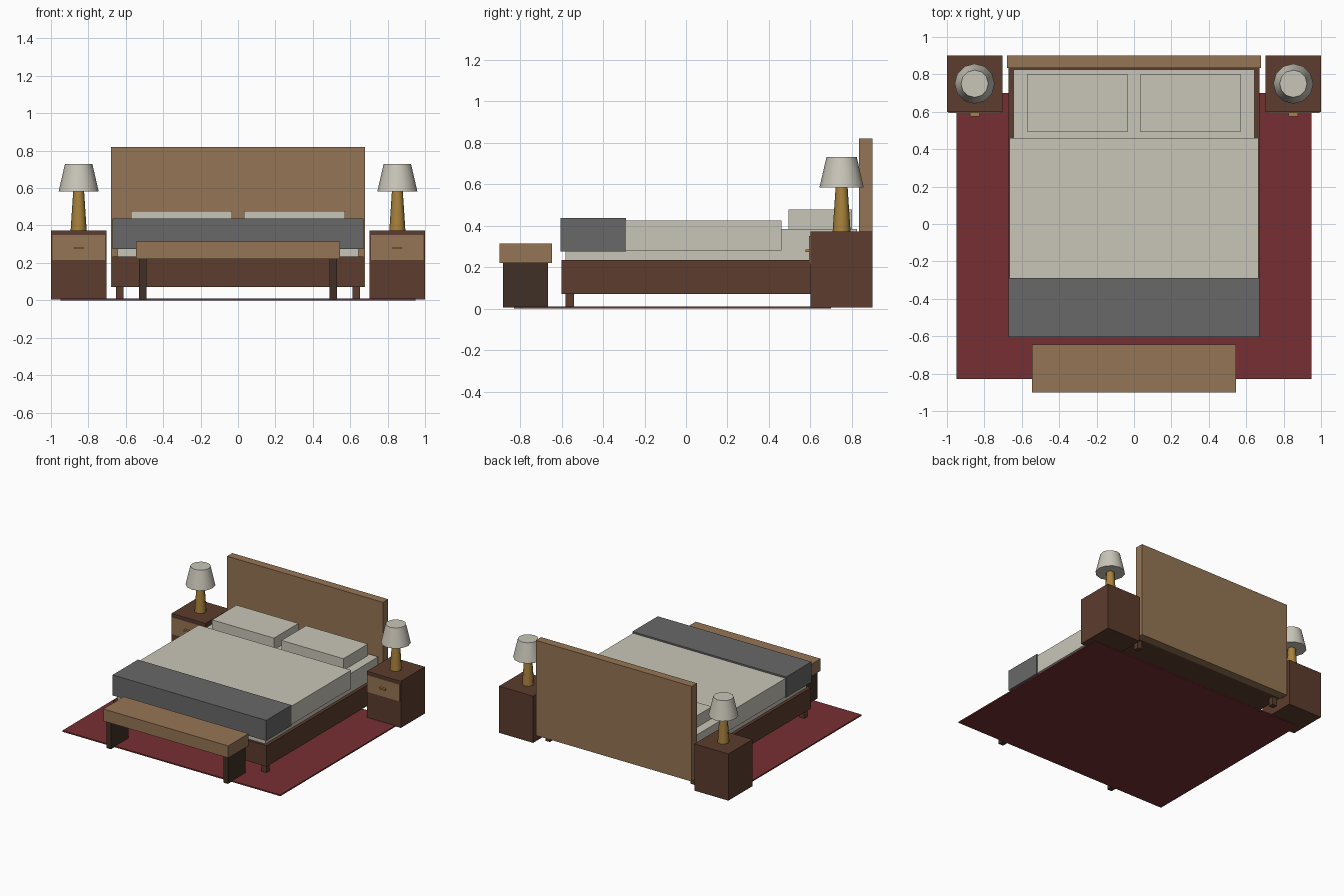
import bpy
import math

cube = bpy.data.objects.get("Cube")
if cube:
    bpy.data.objects.remove(cube, do_unlink=True)


def material(name, srgb):
    # Convert display values to linear
    rgb = [((c / 255 + 0.055) / 1.055) ** 2.4 for c in srgb]
    mat = bpy.data.materials.new(name)
    mat.use_nodes = True
    mat.diffuse_color = (*rgb, 1)
    mat.node_tree.nodes["Principled BSDF"].inputs["Base Color"].default_value = (*rgb, 1)
    return mat


oak = material("light wood", (149, 117, 85))
walnut = material("dark wood", (92, 60, 46))
ebony = material("bench leg wood", (64, 48, 38))
linen = material("cream linen", (201, 197, 184))
charcoal = material("grey blanket", (104, 104, 104))
brass = material("brass", (168, 130, 60))
red = material("red wool", (119, 47, 50))


def box(name, x, y, z, mat):
    """Box from (low, high) ranges on each axis."""
    ranges = (x, y, z)
    bpy.ops.mesh.primitive_cube_add(size=1, location=[(a + b) / 2 for a, b in ranges])
    obj = bpy.context.object
    obj.name = name
    obj.scale = [b - a for a, b in ranges]
    bpy.ops.object.transform_apply(location=False, rotation=False, scale=True)
    obj.data.materials.append(mat)
    return obj


def taper(name, x, y, z, r_low, r_high, sides, mat):
    """Upright tapered cylinder with smooth sides."""
    bpy.ops.mesh.primitive_cone_add(vertices=sides, radius1=r_low, radius2=r_high,
                                    depth=z[1] - z[0], location=(x, y, sum(z) / 2))
    obj = bpy.context.object
    obj.name = name
    obj.data.materials.append(mat)
    bpy.ops.object.shade_smooth_by_angle(angle=math.radians(50))
    return obj


def span(side, low, high):
    """Mirror an x range to the given side."""
    return tuple(sorted((side * low, side * high)))


FLOOR = 0.005

# Rug
box("rug", (-0.95, 0.95), (-0.83, 0.70), (0, 0.01), red)

# Bed
box("headboard", (-0.68, 0.68), (0.835, 0.90), (0.07, 0.82), oak)
box("bed_frame", (-0.67, 0.67), (-0.60, 0.835), (0.07, 0.235), walnut)
box("mattress", (-0.645, 0.645), (-0.58, 0.825), (0.235, 0.385), linen)
box("duvet", (-0.665, 0.665), (-0.59, 0.46), (0.28, 0.425), linen)
box("foot_blanket", (-0.67, 0.67), (-0.605, -0.29), (0.275, 0.437), charcoal)

# Bench
box("bench_seat", (-0.545, 0.545), (-0.90, -0.645), (0.22, 0.315), oak)

for side, label in ((1, "left"), (-1, "right")):
    # Bed legs and pillow
    for end, y in (("front", -0.56), ("back", 0.80)):
        box(f"{label}_{end}_bed_leg", span(side, 0.613, 0.653), (y - 0.02, y + 0.02),
            (FLOOR, 0.07), walnut)
    box(f"{label}_pillow", span(side, 0.033, 0.573), (0.495, 0.80), (0.385, 0.477), linen)

    # Bench leg panel
    box(f"{label}_bench_leg", span(side, 0.49, 0.53), (-0.883, -0.665), (FLOOR, 0.22), ebony)

    # Nightstand with drawer and handle
    cx = side * 0.852
    box(f"{label}_nightstand", span(side, 0.703, 1.0), (0.60, 0.90), (FLOOR, 0.373), walnut)
    box(f"{label}_drawer", span(side, 0.711, 0.993), (0.593, 0.601), (0.215, 0.35), oak)
    box(f"{label}_drawer_handle", (cx - 0.025, cx + 0.025), (0.576, 0.594), (0.274, 0.286), brass)

    # Lamp
    taper(f"{label}_lamp_base", cx, 0.75, (0.373, 0.60), 0.043, 0.028, 8, brass)
    taper(f"{label}_lamp_shade", cx, 0.75, (0.583, 0.73), 0.107, 0.073, 12, linen)
